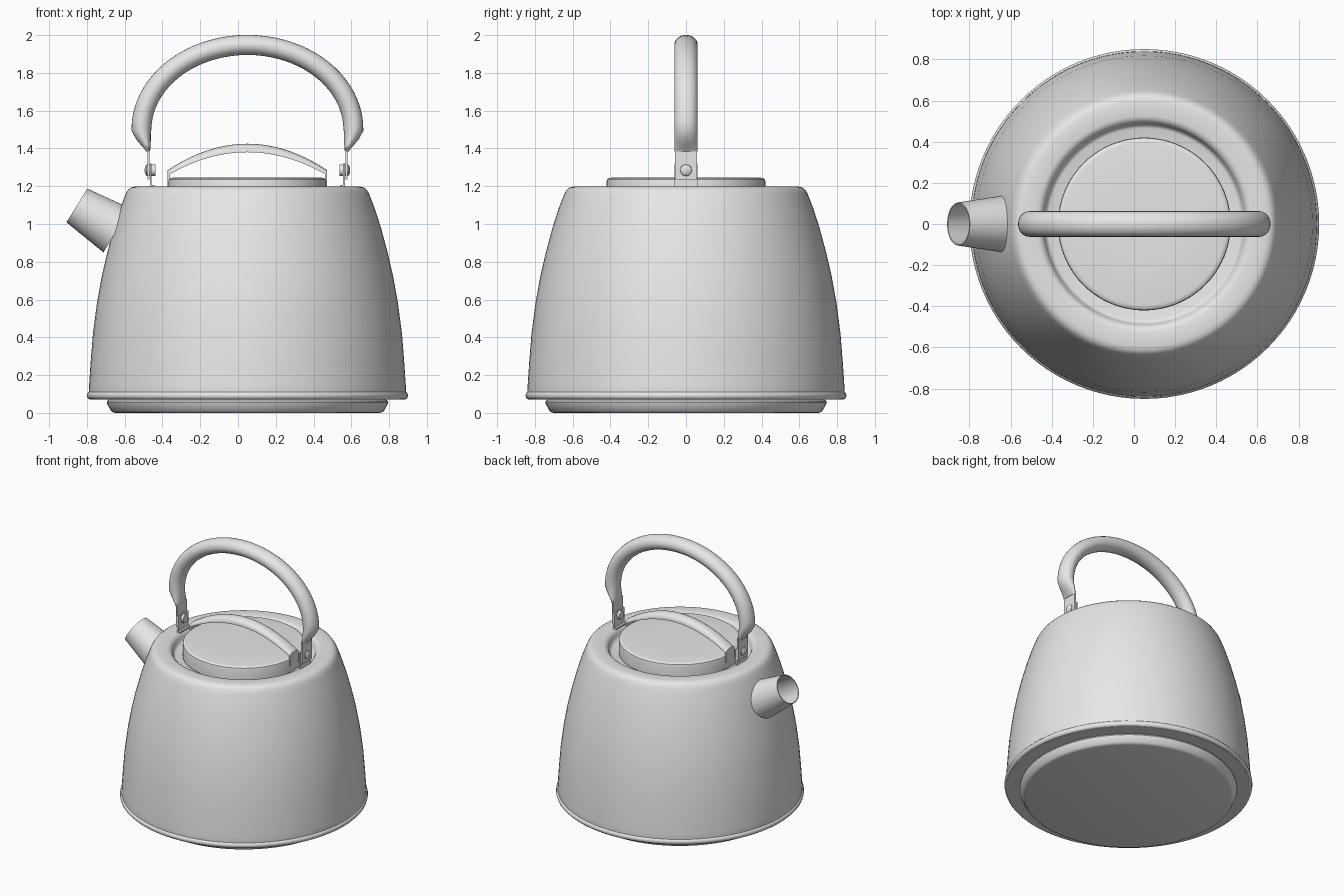
import bpy, bmesh
from math import sin, cos, pi, radians
from mathutils import Vector, Matrix

CX = 0.05  # centre line of the vessel

cube = bpy.data.objects.get("Cube")
if cube:
    bpy.data.objects.remove(cube, do_unlink=True)

steel = bpy.data.materials.new("brushed_steel")
steel.use_nodes = True
steel.diffuse_color = (0.8, 0.8, 0.8, 1)
steel.node_tree.nodes["Principled BSDF"].inputs["Base Color"].default_value = (0.8, 0.8, 0.8, 1)


def finish(name, bm):
    """Turn a bmesh into a smooth-shaded steel object."""
    bmesh.ops.recalc_face_normals(bm, faces=bm.faces)
    mesh = bpy.data.meshes.new(name)
    bm.to_mesh(mesh)
    bm.free()
    mesh.materials.append(steel)
    obj = bpy.data.objects.new(name, mesh)
    bpy.context.collection.objects.link(obj)
    bpy.ops.object.select_all(action="DESELECT")
    obj.select_set(True)
    bpy.context.view_layer.objects.active = obj
    bpy.ops.object.shade_smooth_by_angle(angle=radians(35))
    return obj


def loft(name, rings, caps=True, loop=False):
    """Skin a list of closed rings with quads."""
    bm = bmesh.new()
    rows = [[bm.verts.new(p) for p in ring] for ring in rings]
    pairs = list(zip(rows, rows[1:])) + ([(rows[-1], rows[0])] if loop else [])
    for a, b in pairs:
        for i in range(len(a)):
            j = (i + 1) % len(a)
            bm.faces.new((a[i], a[j], b[j], b[i]))
    if caps and not loop:
        bm.faces.new(rows[0])
        bm.faces.new(rows[-1])
    return finish(name, bm)


def lathe(name, profile, origin=(CX, 0, 0), axis=(0, 0, 1), steps=96, **kw):
    """Revolve (radius, height) points round an axis."""
    turn = Vector((0, 0, 1)).rotation_difference(Vector(axis)).to_matrix()
    rings = [[Vector(origin) + turn @ Vector((r * cos(2 * pi * i / steps), r * sin(2 * pi * i / steps), h))
              for i in range(steps)] for r, h in profile]
    return loft(name, rings, **kw)


def box(name, centre, size, bevel=0.0):
    bm = bmesh.new()
    bmesh.ops.create_cube(bm, size=1, matrix=Matrix.Translation(centre) @ Matrix.Diagonal((*size, 1)))
    if bevel:
        bmesh.ops.bevel(bm, geom=bm.edges[:], offset=bevel, segments=2, affect="EDGES")
    return finish(name, bm)


# Body: flared wall, rounded shoulder and sunken lid seat
lathe("body", [
    (0.70, 0.07), (0.835, 0.07), (0.84, 0.10), (0.838, 0.15), (0.83, 0.27), (0.818, 0.42),
    (0.797, 0.58), (0.772, 0.72), (0.742, 0.85), (0.707, 0.98), (0.675, 1.08), (0.652, 1.14),
    (0.642, 1.165), (0.63, 1.183), (0.615, 1.194), (0.595, 1.198), (0.525, 1.198), (0.51, 1.194),
    (0.498, 1.184), (0.49, 1.17), (0.485, 1.15), (0.477, 1.138), (0.465, 1.133), (0.3, 1.133)])

# Rolled bead round the bottom edge
lathe("bottom_bead", [(0.829 + 0.021 * cos(a * pi / 6), 0.092 + 0.022 * sin(a * pi / 6))
                      for a in range(12)], loop=True)

# Base plate with chamfered foot
lathe("base_plate", [(0.70, 0), (0.712, 0.003), (0.722, 0.01), (0.742, 0.045),
                     (0.745, 0.055), (0.742, 0.064), (0.73, 0.072)])

# Lid
lathe("lid", [(0.40, 1.13), (0.42, 1.14), (0.42, 1.225), (0.417, 1.236),
              (0.408, 1.243), (0.395, 1.245), (0.2, 1.247)])

# Lid grip: arched strap with a domed top and two flat legs
grip = []
for k in range(33):
    u = -cos(pi * k / 32)
    top, thick = 1.425 - 0.14 * u * u, 0.045 - 0.017 * u * u
    x = CX + 0.422 * u
    low = top - thick
    ring = [(x, -0.05, low), (x, 0.05, low)]
    ring += [(x, 0.05 * cos(a * pi / 10), low + 0.008 + (thick - 0.008) * sin(a * pi / 10)) for a in range(11)]
    grip.append(ring)
loft("lid_grip", grip)
for side, label in ((1, "left"), (-1, "right")):
    box("lid_grip_leg_" + label, (CX + side * 0.416, 0, 1.23), (0.012, 0.1, 0.09), 0.003)

# Spout: hollow tapered tube
lathe("spout", [(0.137, -0.25), (0.105, 0), (0.099, 0), (0.130, -0.25)],
      origin=(-0.853, 0, 1.098), axis=(-0.85, 0, 0.527), steps=48, loop=True)

# Carrying handle: oval tube that flattens at both ends
half = [(0.525, 1.385, 0.010), (0.53, 1.405, 0.018), (0.539, 1.43, 0.029), (0.551, 1.462, 0.041)]
path = half + [(0.561 * cos(pi * k / 40), 1.5 + 0.448 * sin(pi * k / 40), 0.05) for k in range(41)]
path += [(-x, z, t) for x, z, t in reversed(half)]
rings = []
for i, (x, z, t) in enumerate(path):
    a, b = path[max(i - 1, 0)], path[min(i + 1, len(path) - 1)]
    n = Vector((b[1] - a[1], 0, a[0] - b[0])).normalized()
    t = t + 0.003 if t == 0.05 else t
    rings.append([Vector((CX + x, 0.062 * sin(s * pi / 12), z)) + n * t * cos(s * pi / 12) for s in range(24)])
loft("carrying_handle", rings)

# Handle mounts: strap, foot bracket and rivet on each side
for side, label in ((1, "left"), (-1, "right")):
    def at(x, z):
        return (CX + side * x, 0, z)
    box("handle_strap_" + label, at(0.574 - 0.05, 1.32), (0.01, 0.116, 0.17))
    box("foot_bracket_" + label, at(0.562 - 0.05, 1.255), (0.01, 0.12, 0.13))
    box("bracket_flange_" + label, at(0.553 - 0.05, 1.202), (0.024, 0.12, 0.01))
    lathe("rivet_" + label, [(0.03, -0.032), (0.032, 0.006), (0.029, 0.015), (0.02, 0.021), (0.008, 0.024)],
          origin=at(0.57 - 0.05, 1.285), axis=(side, 0, 0), steps=24)
